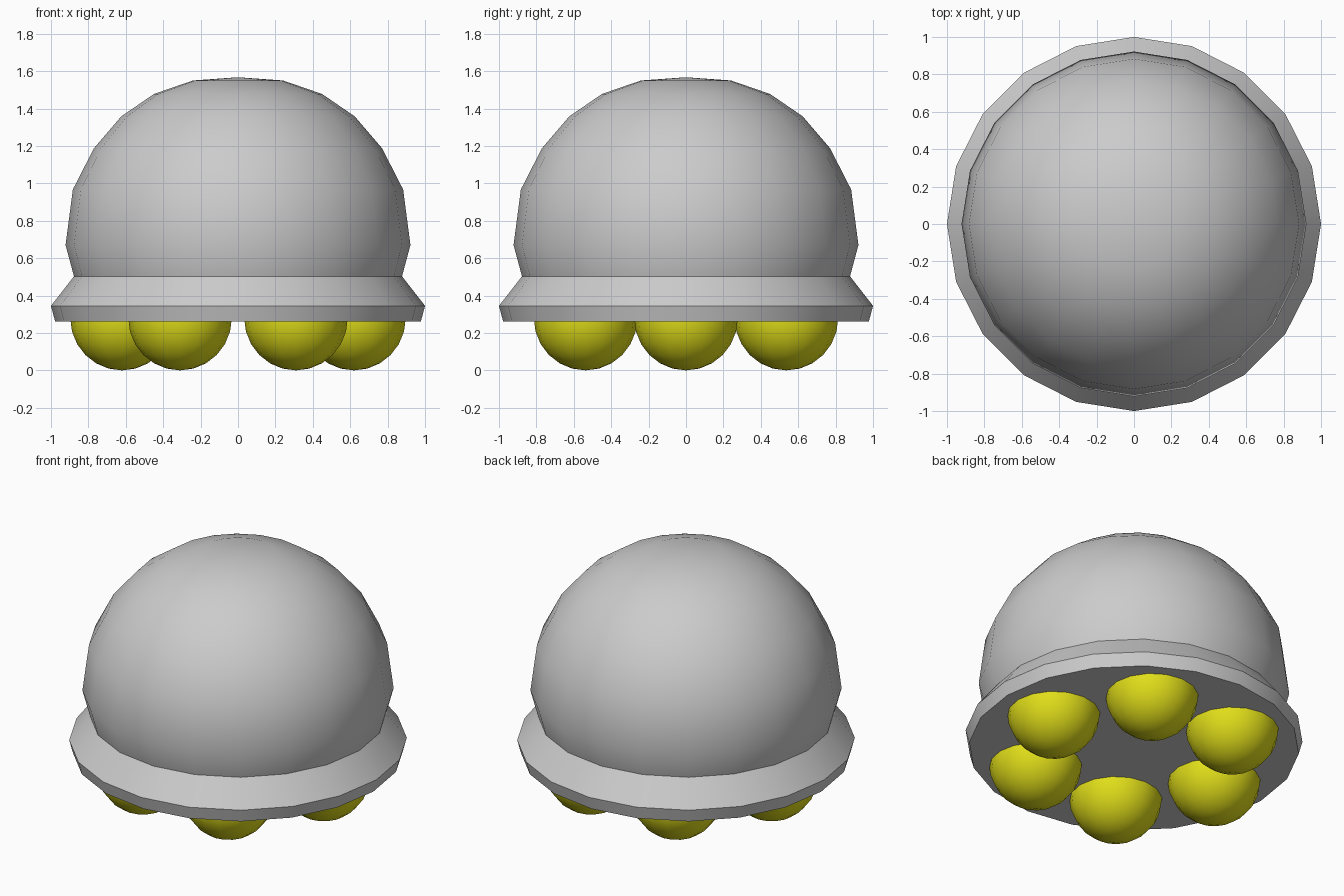
import bpy, bmesh
from math import cos, sin, tau, radians

if "Cube" in bpy.data.objects:
    bpy.data.objects.remove(bpy.data.objects["Cube"])


def finish(obj, angle=30):
    bpy.ops.object.select_all(action='DESELECT')
    obj.select_set(True)
    bpy.context.view_layer.objects.active = obj
    bpy.ops.object.shade_smooth_by_angle(angle=radians(angle))


def lathe(name, profile, sides=20):
    """Spin an (r, z) profile round z; r = 0 closes to a point, open ends get a flat cap."""
    bm = bmesh.new()
    rings = []
    for r, z in profile:
        n = sides if r > 0 else 1
        rings.append([bm.verts.new((r * cos(tau * i / sides), r * sin(tau * i / sides), z))
                      for i in range(n)])
    for lo, hi in zip(rings, rings[1:]):
        for i in range(sides):
            j = (i + 1) % sides
            if len(hi) == 1:
                bm.faces.new((lo[i], lo[j], hi[0]))
            else:
                bm.faces.new((lo[i], lo[j], hi[j], hi[i]))
    for ring in (rings[0], rings[-1]):
        if len(ring) > 1:
            bm.faces.new(ring)
    bmesh.ops.recalc_face_normals(bm, faces=bm.faces[:])
    mesh = bpy.data.meshes.new(name)
    bm.to_mesh(mesh)
    bm.free()
    obj = bpy.data.objects.new(name, mesh)
    bpy.context.collection.objects.link(obj)
    finish(obj)
    return obj


# Rounded dome
lathe("dome", [(0.877, 0.503), (0.922, 0.67), (0.883, 0.967), (0.77, 1.188),
               (0.624, 1.358), (0.449, 1.478), (0.24, 1.55), (0, 1.567)])

# Flared base rim with flat underside
lathe("base_rim", [(0.978, 0.262), (1.0, 0.345), (0.877, 0.503)])

# Six yellow balls under the base
yellow = bpy.data.materials.new("yellow")
yellow.diffuse_color = (0.75, 0.73, 0.01, 1)
yellow.use_nodes = True
yellow.node_tree.nodes["Principled BSDF"].inputs["Base Color"].default_value = yellow.diffuse_color
for k in range(6):
    a = tau * k / 6
    bpy.ops.mesh.primitive_uv_sphere_add(
        segments=16, ring_count=12, radius=0.277,
        location=(0.62 * cos(a), 0.62 * sin(a), 0.28))
    ball = bpy.context.object
    ball.name = f"underside_ball_{k + 1}"
    ball.scale.z = 0.28 / 0.277
    ball.data.materials.append(yellow)
    finish(ball, 40)
